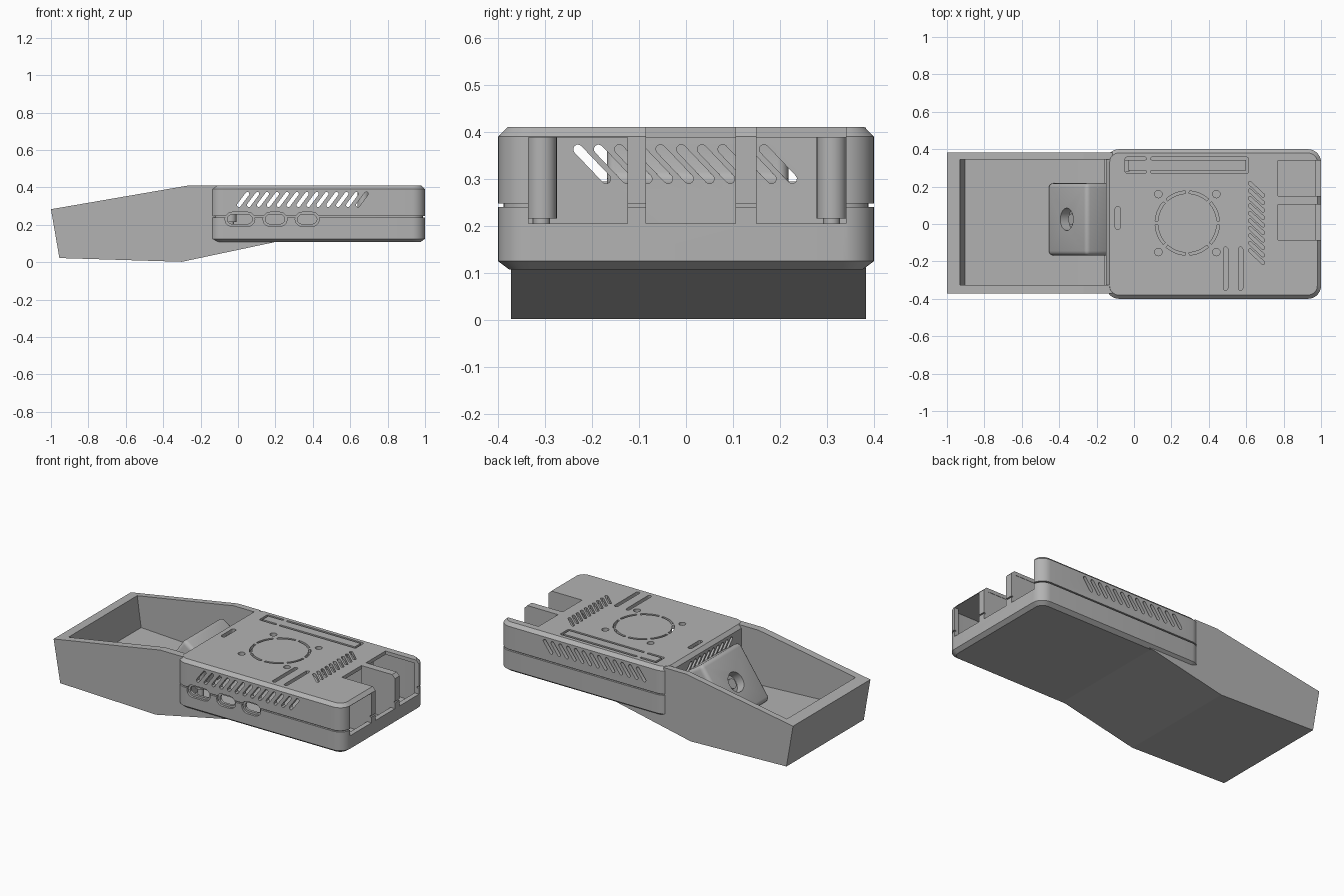
import bpy, bmesh, math
from mathutils import Matrix

cube = bpy.data.objects.get("Cube")
if cube:
    bpy.data.objects.remove(cube, do_unlink=True)

grey = bpy.data.materials.new("plain_grey")
grey.use_nodes = True
grey.diffuse_color = (0.45, 0.45, 0.45, 1)
grey.node_tree.nodes["Principled BSDF"].inputs["Base Color"].default_value = (0.45, 0.45, 0.45, 1)


# Axis placements for profiles: (u, v, depth) -> (x, y, z)
def on_top(u, v, d): return (u, v, d)
def on_side(u, v, d): return (u, d, v)
def on_end(u, v, d): return (d, u, v)


def prism(bm, points, place, d0, d1):
    low = [bm.verts.new(place(u, v, d0)) for u, v in points]
    high = [bm.verts.new(place(u, v, d1)) for u, v in points]
    bm.faces.new(low[::-1])
    bm.faces.new(high)
    for i in range(len(points)):
        j = (i + 1) % len(points)
        bm.faces.new((low[i], low[j], high[j], high[i]))


def slot(bm, a, b, width, place, d0, d1, steps=6):
    """Round-ended slot running from a to b."""
    ang = math.atan2(b[1] - a[1], b[0] - a[0])
    pts = []
    for centre, start in ((b, ang - math.pi / 2), (a, ang + math.pi / 2)):
        for k in range(steps + 1):
            t = start + math.pi * k / steps
            pts.append((centre[0] + width / 2 * math.cos(t), centre[1] + width / 2 * math.sin(t)))
    prism(bm, pts, place, d0, d1)


def box(bm, x, y, z):
    prism(bm, [(x[0], y[0]), (x[1], y[0]), (x[1], y[1]), (x[0], y[1])], on_top, *z)


def circle(x, y, r, n=24):
    return [(x + r * math.cos(math.tau * k / n), y + r * math.sin(math.tau * k / n)) for k in range(n)]


def rounded_outline(inset):
    r, pts = max(0.07 - inset, 0.02), []
    x0, x1, h = -0.15 + inset, 1 - inset, 0.4 - inset
    for i, (cx, cy) in enumerate(((x1 - r, h - r), (x0 + r, h - r), (x0 + r, r - h), (x1 - r, r - h))):
        for k in range(9):
            t = math.pi / 2 * (i + k / 8)
            pts.append((cx + r * math.cos(t), cy + r * math.sin(t)))
    return pts


def rounded_shell(bm, levels):
    rings = [[bm.verts.new((x, y, z)) for x, y in rounded_outline(inset)] for z, inset in levels]
    bm.faces.new(rings[0][::-1])
    bm.faces.new(rings[-1])
    for a, b in zip(rings, rings[1:]):
        for i in range(len(a)):
            j = (i + 1) % len(a)
            bm.faces.new((a[i], a[j], b[j], b[i]))


def finish(bm, name):
    bmesh.ops.recalc_face_normals(bm, faces=bm.faces)
    mesh = bpy.data.meshes.new(name)
    bm.to_mesh(mesh)
    bm.free()
    mesh.materials.append(grey)
    obj = bpy.data.objects.new(name, mesh)
    bpy.context.collection.objects.link(obj)
    return obj


def bake(obj):
    """Replace the mesh with its modified result."""
    graph = bpy.context.evaluated_depsgraph_get()
    mesh = bpy.data.meshes.new_from_object(obj.evaluated_get(graph))
    obj.modifiers.clear()
    obj.data = mesh


def cut(obj, *cutter_meshes):
    for bm in cutter_meshes:
        cutter = finish(bm, "cutter")
        cutter.hide_render = True
        mod = obj.modifiers.new("cut", "BOOLEAN")
        mod.object, mod.operation, mod.solver = cutter, "DIFFERENCE", "EXACT"
        mod.use_self = True
        bake(obj)
        bpy.data.objects.remove(cutter, do_unlink=True)


def smooth(obj):
    bpy.ops.object.select_all(action="DESELECT")
    obj.select_set(True)
    bpy.context.view_layer.objects.active = obj
    bpy.ops.object.shade_smooth_by_angle(angle=math.radians(30))


# Case: two chamfered halves with a seam groove, hollow inside
bm = bmesh.new()
rounded_shell(bm, [(0.107, 0.024), (0.125, 0), (0.24, 0), (0.24, 0.012), (0.248, 0.012),
                   (0.248, 0), (0.39, 0), (0.41, 0.02)])
case = finish(bm, "case")
cavity = bmesh.new()
rounded_shell(cavity, [(0.135, 0.03), (0.388, 0.03)])

# Connector bays open at the right end, two of them open upward
bays = bmesh.new()
box(bays, (0.77, 1.1), (-0.085, 0.105), (0.205, 0.5))
box(bays, (0.77, 1.1), (0.15, 0.34), (0.205, 0.5))
box(bays, (0.9, 1.1), (-0.335, -0.125), (0.205, 0.388))

# Slanted vents through both long sides and the tray end
vents = bmesh.new()
for i in range(13):
    x = 0.005 + 0.053 * i
    slot(vents, (x, 0.305), (x + 0.045, 0.365), 0.021, on_side, -0.5, 0.5)
end_vents = bmesh.new()
for i in range(10):
    y = -0.23 + 0.044 * i
    slot(end_vents, (y, 0.363), (y + 0.06, 0.3), 0.02, on_end, -0.2, -0.05)

# Oval ports on the front: shallow recess and through hole
recesses, holes = bmesh.new(), bmesh.new()
for x, half in ((0.01, 0.042), (0.198, 0.027), (0.37, 0.027)):
    slot(recesses, (x - half, 0.229), (x + half, 0.229), 0.076, on_side, -0.45, -0.386)
    slot(holes, (x - half, 0.229), (x + half, 0.229), 0.05, on_side, -0.45, -0.3)

# Lid openings: fan ring, screw holes, header outline, slits
lid = bmesh.new()
fan = (0.285, 0.005)
for i in range(8):
    angles = [math.tau * (i + 0.08 + 0.84 * k / 8) / 8 for k in range(9)]
    arc = [(0.172, t) for t in angles] + [(0.158, t) for t in reversed(angles)]
    prism(lid, [(fan[0] + r * math.cos(t), fan[1] + r * math.sin(t)) for r, t in arc], on_top, 0.37, 0.45)
for sx in (-1, 1):
    for sy in (-1, 1):
        prism(lid, circle(fan[0] + 0.155 * sx, fan[1] + 0.155 * sy, 0.02), on_top, 0.37, 0.45)


def lid_slot(a, b, width):
    slot(lid, a, b, width, on_top, 0.37, 0.45)


for y in (0.28, 0.35):
    lid_slot((-0.04, y), (0.06, y), 0.014)
    lid_slot((0.095, y), (0.605, y), 0.014)
for x in (-0.04, 0.605):
    lid_slot((x, 0.28), (x, 0.35), 0.014)
for x in (0.49, 0.57):
    lid_slot((x, -0.343), (x, -0.135), 0.024)
lid_slot((-0.087, -0.015), (-0.087, 0.08), 0.028)
for i in range(10):
    y = 0.218 - 0.04 * i
    lid_slot((0.62, y), (0.69, y - 0.065), 0.018)
cut(case, cavity, bays, vents, end_vents, recesses, holes, lid)
smooth(case)

# Walls between the connector bays
bm = bmesh.new()
box(bm, (0.77, 0.99), (-0.125, -0.087), (0.13, 0.389))
box(bm, (0.77, 0.99), (0.107, 0.148), (0.13, 0.389))
finish(bm, "bay_dividers")

# Screw columns inside the case
bm = bmesh.new()
for x in (-0.04, 0.67):
    for y in (-0.307, 0.31):
        prism(bm, circle(x, y, 0.032), on_top, 0.216, 0.392)
        prism(bm, circle(x, y, 0.018), on_top, 0.13, 0.22)
smooth(finish(bm, "screw_columns"))

# Tray: bent side profile with an open pocket
bm = bmesh.new()
prism(bm, [(-1, 0.283), (-0.955, 0.022), (-0.3, 0.002), (0.21, 0.11), (-0.06, 0.125), (-0.115, 0.125),
           (-0.115, 0.409), (-0.27, 0.409)], on_side, -0.372, 0.383)
tray = finish(bm, "tray")
pocket = bmesh.new()
prism(pocket, [(-0.963, 0.5), (-0.93, 0.29), (-0.904, 0.105), (-0.3, 0.075), (-0.16, 0.075), (-0.16, 0.13),
               (-0.05, 0.13), (-0.05, 0.5)], on_side, -0.326, 0.345)
cut(tray, pocket)

# Tilted housing in the tray with a round opening
bm = bmesh.new()
box(bm, (-0.085, 0.085), (-0.193, 0.193), (-0.183, 0.183))
bmesh.ops.bevel(bm, geom=bm.edges[:], offset=0.024, segments=4, profile=0.5, affect="EDGES")
housing = finish(bm, "tilted_housing")
eye = bmesh.new()
prism(eye, circle(0, 0, 0.06, 32), on_end, -0.2, -0.03)
cut(housing, eye)
bm = bmesh.new()
prism(bm, circle(0, 0, 0.03), on_end, -0.055, -0.02)
socket = finish(bm, "housing_socket")
for part in (housing, socket):
    part.data.transform(Matrix.Translation((-0.29, 0.025, 0.2)) @ Matrix.Rotation(0.61, 4, "Y"))
    smooth(part)
